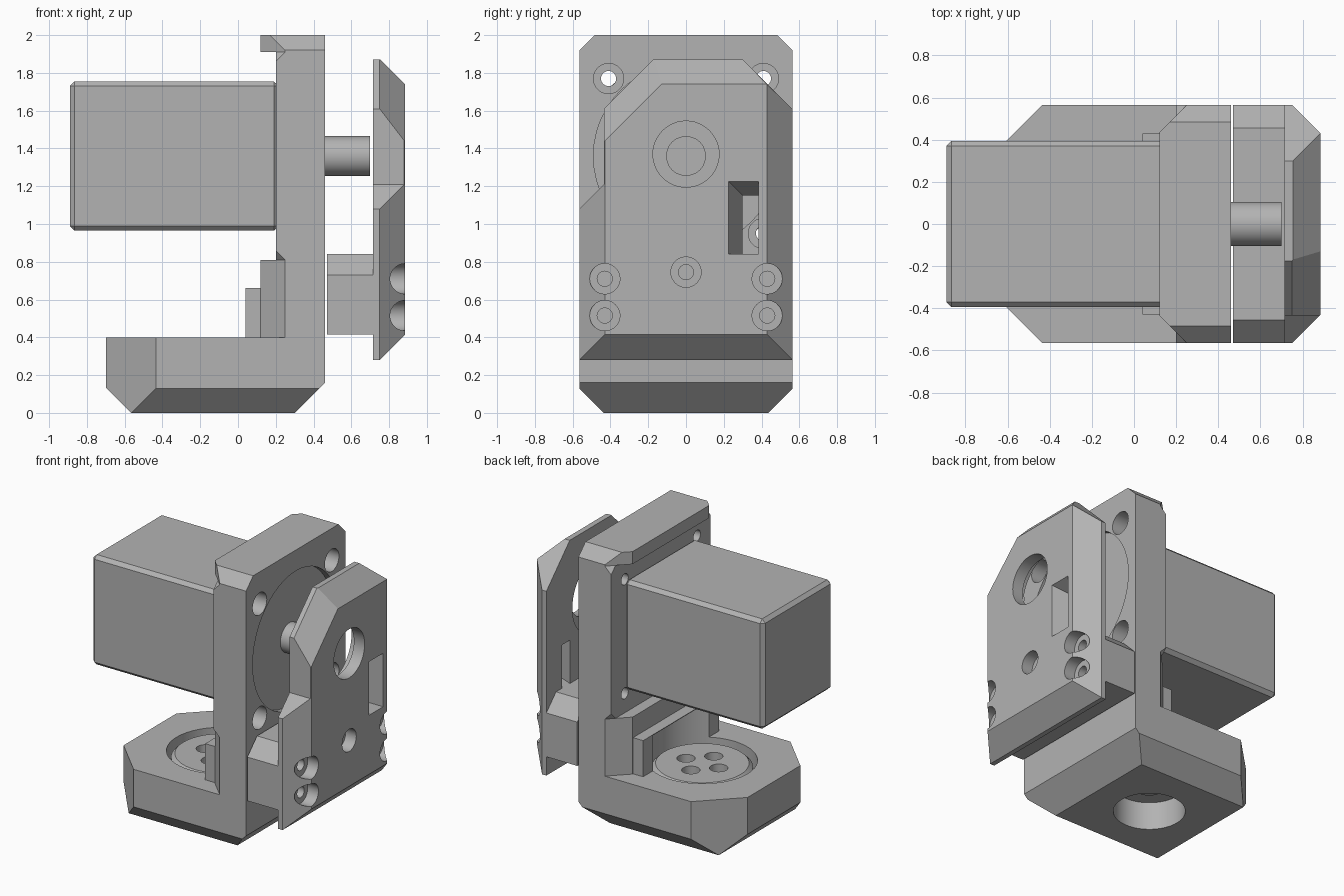
import bpy, bmesh, math
from mathutils import Vector, Matrix

if "Cube" in bpy.data.objects:
    bpy.data.objects.remove(bpy.data.objects["Cube"])

grey = bpy.data.materials.new("machined grey")
grey.diffuse_color = (0.45, 0.45, 0.45, 1)
grey.use_nodes = True
grey.node_tree.nodes["Principled BSDF"].inputs["Base Color"].default_value = grey.diffuse_color


def finish(name, bm):
    bmesh.ops.recalc_face_normals(bm, faces=bm.faces)
    me = bpy.data.meshes.new(name)
    bm.to_mesh(me)
    bm.free()
    me.materials.append(grey)
    ob = bpy.data.objects.new(name, me)
    bpy.context.collection.objects.link(ob)
    return ob


def block(name, x, y, z, cuts=(), bevel=0):
    """Box by ranges, trimmed by planes; each cut keeps n.p <= d."""
    bm = bmesh.new()
    bmesh.ops.create_cube(bm, size=1)
    for v in bm.verts:
        v.co = [r[0] if c < 0 else r[1] for c, r in zip(v.co, (x, y, z))]
    for *n, d in cuts:
        n = Vector(n)
        bmesh.ops.bisect_plane(bm, geom=bm.verts[:] + bm.edges[:] + bm.faces[:], dist=1e-5,
                               plane_co=n * (d / n.length_squared), plane_no=n, clear_outer=True)
        bmesh.ops.holes_fill(bm, edges=[e for e in bm.edges if e.is_boundary])
        bmesh.ops.remove_doubles(bm, verts=bm.verts, dist=1e-4)
    if bevel:
        bmesh.ops.bevel(bm, geom=bm.edges[:], offset=bevel, segments=1, affect='EDGES')
    return finish(name, bm)


def hull(name, pts):
    bm = bmesh.new()
    for p in pts:
        bm.verts.new(p)
    bmesh.ops.convex_hull(bm, input=bm.verts)
    return finish(name, bm)


def cyl(name, axis, lo, hi, r, centre, r2=None):
    """Cylinder along x (centre = y, z) or z (centre = x, y)."""
    bm = bmesh.new()
    bmesh.ops.create_cone(bm, cap_ends=True, segments=48, radius1=r,
                          radius2=r if r2 is None else r2, depth=hi - lo)
    mid = (lo + hi) / 2
    if axis == 'x':
        bmesh.ops.rotate(bm, verts=bm.verts, matrix=Matrix.Rotation(math.pi / 2, 3, 'Y'))
        at = (mid, *centre)
    else:
        at = (*centre, mid)
    bmesh.ops.translate(bm, verts=bm.verts, vec=at)
    return finish(name, bm)


def boolean(ob, others, op):
    bpy.context.view_layer.objects.active = ob
    for o in others:
        m = ob.modifiers.new("bool", 'BOOLEAN')
        m.operation, m.object, m.solver = op, o, 'EXACT'
        bpy.ops.object.modifier_apply(modifier=m.name)
        bpy.data.objects.remove(o)


W = 0.565                       # half width of bracket and cover
AX = 1.36                       # motor axis height
CX = -0.13                      # turntable centre
full = (-W, W)

# Bracket: foot, upright plate, ledges holding the motor, small pillars
corners = [(-1, s, 0, 0.315) for s in (-1, 1)]
top_cuts = [(0, s, 1, 2.485) for s in (-1, 1)]
bracket = block("bracket", (-0.70, 0.46), full, (0, 0.40),
                [(-1, s, 0, 1.0) for s in (-1, 1)] + [(0, s, -1, 0.435) for s in (-1, 1)]
                + [(-1, 0, -1, 0.565), (1, 0, -1, 0.30)])
plate = hull("plate", [(x, s * y, z) for s in (-1, 1) for a, b in ((0.86, 0.81), (1.86, 1.91))
                       for x, y, z in ((0.46, W, b), (0.20, W, a), (0.25, W, b), (0.20, 0.515, b))])
boolean(bracket, [
    block("lower_ledge", (0.12, 0.46), full, (0.25, 0.81), corners),
    plate,
    block("top_lip", (0.12, 0.46), full, (1.91, 2.0), corners + top_cuts),
    block("pillars", (0.04, 0.15), (-0.43, 0.43), (0.35, 0.66)),
], 'UNION')
cutters = [cyl("turntable_recess", 'z', 0.28, 0.655, 0.36, (CX, 0)),
           cyl("bottom_bore", 'z', -0.1, 0.20, 0.235, (CX, 0)),
           cyl("axle_bore", 'z', 0.1, 0.3, 0.13, (CX, 0)),
           cyl("pilot_recess", 'x', 0.41, 0.5, 0.49, (0, AX))]
for y in (-0.41, 0.41):
    for z in (0.95, 1.77):
        cutters += [cyl("screw_bore", 'x', 0.1, 0.5, 0.04, (y, z)),
                    cyl("head_bore", 'x', 0.34, 0.5, 0.08, (y, z))]
boolean(bracket, cutters, 'DIFFERENCE')

# Motor with shaft
motor = block("motor", (-0.89, 0.215), (-0.395, 0.395), (0.965, 1.755), bevel=0.025)
shaft = cyl("motor_shaft", 'x', 0.35, 0.70, 0.105, (0, AX))

# Turntable in the foot: bevelled disc, four holes, axle
disc = cyl("turntable", 'z', 0.27, 0.355, 0.33, (CX, 0))
boolean(disc, [cyl("rim", 'z', 0.355, 0.38, 0.33, (CX, 0), 0.305)], 'UNION')
boolean(disc, [cyl("hole", 'z', 0.30, 0.5, 0.06, (CX + 0.13 * dx, 0.13 * dy))
               for dx, dy in ((1, 0), (-1, 0), (0, 1), (0, -1))], 'DIFFERENCE')
axle = cyl("turntable_axle", 'z', 0.17, 0.29, 0.09, (CX, 0))

# Cover: bevelled plate with clipped corners, plus spacer block behind it
cover = block("cover", (0.715, 0.885), full, (0.28, 1.87),
              [(1, 0, 1, 2.625), (1, 0, -1, 0.47), (1, 1, 0, 1.315), (1, -1, 0, 1.315),
               (0, 1, 1, 2.17), (0, -1, 1, 2.045), (1.3, -1, 1, 3.02)])
spacer = block("spacer", (0.47, 0.74), full, (0.415, 0.84),
               [(0, s, 1, 1.295) for s in (-1, 1)])
boolean(cover, [spacer], 'UNION')
notch = hull("side_notch", [(x, y, z) for x in (0.6, 1.0) for y, z in
                            ((-0.435, 2.2), (-0.435, 1.21), (-0.70, 0.945), (-0.70, 2.2))])
window = hull("window", [p for x, y, z in ((0.886, 0.225, 1.225), (0.70, 0.305, 1.145))
                         for p in ((x, y, 0.84), (x, 0.385, 0.84), (x, 0.385, z), (x, y, z))])
cutters = [notch, window,
           cyl("shaft_window", 'x', 0.6, 1.0, 0.175, (0, 1.37)),
           cyl("back_relief", 'x', 0.6, 0.80, 0.27, (0, 1.37))]
for y, z in ((-0.43, 0.71), (0.43, 0.71), (-0.43, 0.515), (0.43, 0.515), (0, 0.745)):
    cutters += [cyl("head_bore", 'x', 0.80, 1.0, 0.08, (y, z)),
                cyl("screw_bore", 'x', 0.55, 1.0, 0.04, (y, z))]
boolean(cover, cutters, 'DIFFERENCE')

# Smooth round surfaces, keep edges crisp
for ob in list(bpy.context.scene.objects):
    bpy.ops.object.select_all(action='DESELECT')
    ob.select_set(True)
    bpy.context.view_layer.objects.active = ob
    bpy.ops.object.shade_smooth_by_angle(angle=math.radians(25))
